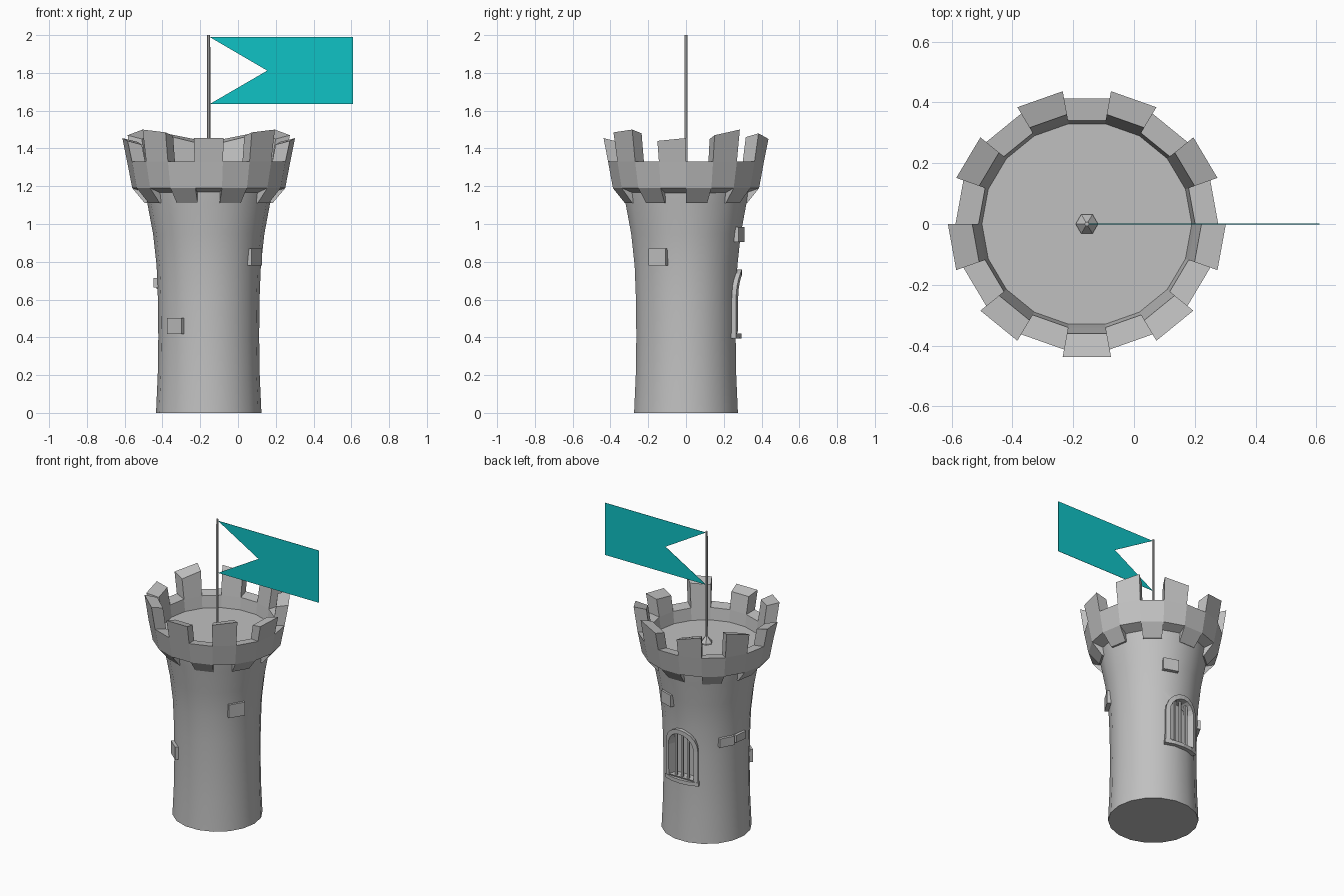
import bpy, bmesh
from math import sin, cos, asin, pi, radians, degrees
from mathutils import Matrix, Vector

if "Cube" in bpy.data.objects:
    bpy.data.objects.remove(bpy.data.objects["Cube"])

CX = -0.155          # tower axis
SIDES = 18
STEP = 2 * pi / SIDES
CROWN_Y = 0.97       # crown is slightly narrower front to back


def material(name, rgb):
    m = bpy.data.materials.new(name)
    m.use_nodes = True
    m.diffuse_color = (*rgb, 1)
    m.node_tree.nodes["Principled BSDF"].inputs["Base Color"].default_value = (*rgb, 1)
    return m


STONE = material("grey stone", (0.53, 0.53, 0.53))
CLOTH = material("teal cloth", (0.005, 0.54, 0.56))


def finish(bm, name, mat=STONE, smooth=False, fix=True):
    if fix:
        bmesh.ops.recalc_face_normals(bm, faces=bm.faces)
    me = bpy.data.meshes.new(name)
    bm.to_mesh(me)
    bm.free()
    me.materials.append(mat)
    ob = bpy.data.objects.new(name, me)
    bpy.context.collection.objects.link(ob)
    if smooth:
        smooth_edges(ob)
    return ob


def smooth_edges(ob):
    bpy.ops.object.select_all(action='DESELECT')
    ob.select_set(True)
    bpy.context.view_layer.objects.active = ob
    bpy.ops.object.shade_smooth_by_angle(angle=radians(32))


def polar(r, a, z, sy=1.0):
    return Vector((CX + r * cos(a), r * sin(a) * sy, z))


def lathe(profile, sides, sy=1.0, cap_start=False, cap_end=False):
    """Revolve (radius, height) points around the tower axis."""
    bm = bmesh.new()
    rings = [[bm.verts.new(polar(r, 2 * pi * k / sides, z, sy)) for k in range(sides)]
             for r, z in profile]
    for lo, hi in zip(rings, rings[1:]):
        for k in range(sides):
            n = (k + 1) % sides
            bm.faces.new((lo[k], lo[n], hi[n], hi[k]))
    if cap_start:
        bm.faces.new(rings[0][::-1])
    if cap_end:
        bm.faces.new(rings[-1])
    return bm, rings


# Tower body: gently waisted shaft
WALL = [(0.279, 0), (0.27, 0.2), (0.267, 0.4), (0.269, 0.6), (0.276, 0.78),
        (0.295, 0.95), (0.325, 1.11), (0.335, 1.18)]


def wall_r(z):
    for (r0, z0), (r1, z1) in zip(WALL, WALL[1:]):
        if z <= z1:
            return r0 + (r1 - r0) * (z - z0) / (z1 - z0)
    return WALL[-1][0]


bm, _ = lathe(WALL, SIDES, cap_start=True, cap_end=True)
body = finish(bm, "tower_body")

# Crown: flared parapet with floor, merlons pulled up from every other sector
CROWN = [(0.32, 1.16), (0.405, 1.19), (0.432, 1.33), (0.356, 1.32), (0.345, 1.24)]
TOPS = [1.455, 1.485, 1.5, 1.44, 1.455, 1.47, 1.5, 1.48, 1.45]


def top_height(a):
    return TOPS[round((degrees(asin(sin(a))) + 80) / 20)]


bm, rings = lathe(CROWN, SIDES, CROWN_Y, cap_end=True)
for k in range(1, SIDES, 2):
    n = (k + 1) % SIDES
    base = [rings[2][k], rings[2][n], rings[3][n], rings[3][k]]
    old = next(f for f in base[0].link_faces if set(f.verts) == set(base))
    bm.faces.remove(old)
    tops = []
    for r, j, drop in ((0.457, k, 0), (0.457, n, 0), (0.377, n, 0.02), (0.377, k, 0.02)):
        a = j * STEP
        tops.append(bm.verts.new(polar(r, a, top_height(a) - drop, CROWN_Y)))
    bm.faces.new(tops)
    for i in range(4):
        m = (i + 1) % 4
        bm.faces.new((base[i], base[m], tops[m], tops[i]))
finish(bm, "battlement_crown")

# Corbels: wedges under the gaps between merlons
bm = bmesh.new()
for k in range(0, SIDES, 2):
    ends = []
    for a in (k * STEP, (k + 1) * STEP):
        ends.append([bm.verts.new(polar(r, a, z, CROWN_Y))
                     for r, z in ((0.405, 1.19), (0.338, 1.11), (0.31, 1.11), (0.31, 1.19))])
    bm.faces.new(ends[0])
    bm.faces.new(ends[1][::-1])
    for i in range(4):
        m = (i + 1) % 4
        bm.faces.new((ends[0][i], ends[1][i], ends[1][m], ends[0][m]))
finish(bm, "corbels")


# Raised bricks: angle, height, width, tall
def brick(name, deg, z, w, h, stick=0.016):
    a = radians(deg)
    bm = bmesh.new()
    place = (Matrix.Translation(polar(wall_r(z) - 0.02 + stick / 2, a, z))
             @ Matrix.Rotation(a, 4, 'Z') @ Matrix.Diagonal((0.04 + stick, w, h, 1)))
    bmesh.ops.create_cube(bm, size=1, matrix=place)
    finish(bm, name)


for i, spec in enumerate([(-130, 0.46, 0.10, 0.085), (-31, 0.825, 0.105, 0.09),
                          (151, 0.685, 0.10, 0.06), (173, 0.69, 0.09, 0.05),
                          (71, 0.945, 0.10, 0.08)]):
    brick(f"brick_{i + 1}", *spec)


# Arched window at the back, wrapped round the wall
def arch(w, z0, spring, top, n=10):
    pts = [(-w, z0), (w, z0)]
    return pts + [(w * cos(pi * i / n), spring + (top - spring) * sin(pi * i / n))
                  for i in range(n + 1)]


def wrap(u, z, out):
    return polar(wall_r(z) + out, pi / 2 - u / 0.27, z)


outer = arch(0.115, 0.40, 0.63, 0.76)
inner = arch(0.088, 0.43, 0.63, 0.73)
bm = bmesh.new()
loops = [[bm.verts.new(wrap(u, z, out)) for u, z in shape]
         for shape, out in ((outer, -0.02), (outer, 0.022), (inner, 0.022), (inner, -0.045))]
for a, b in zip(loops, loops[1:]):
    for i in range(len(a)):
        m = (i + 1) % len(a)
        bm.faces.new((a[i], a[m], b[m], b[i]))
finish(bm, "window_frame")

# Recess behind the window
bm = bmesh.new()
near, far = [[bm.verts.new((CX + u, y, z)) for u, z in inner] for y in (0.215, 0.4)]
bm.faces.new(near)
bm.faces.new(far[::-1])
for i in range(len(near)):
    m = (i + 1) % len(near)
    bm.faces.new((near[i], far[i], far[m], near[m]))
cutter = finish(bm, "window_cutter")
cutter.hide_render = True
cut = body.modifiers.new("window_recess", 'BOOLEAN')
cut.operation = 'DIFFERENCE'
cut.solver = 'EXACT'
cut.object = cutter
bpy.context.view_layer.objects.active = body
bpy.ops.object.modifier_apply(modifier=cut.name)
bpy.data.objects.remove(cutter)
smooth_edges(body)

# Window bars and sill
for i, u in enumerate((-0.045, 0, 0.045)):
    bm = bmesh.new()
    place = Matrix.Translation((CX + u, 0.258, 0.575)) @ Matrix.Diagonal((0.014, 0.014, 0.31, 1))
    bmesh.ops.create_cube(bm, size=1, matrix=place)
    finish(bm, f"window_bar_{i + 1}")
bm = bmesh.new()
ends = [[bm.verts.new(wrap(u, z, out)) for out, z in
         ((-0.02, 0.395), (0.026, 0.395), (0.026, 0.42), (-0.02, 0.42))]
        for u in (-0.12, -0.06, 0, 0.06, 0.12)]
bm.faces.new(ends[0])
bm.faces.new(ends[-1])
for a, b in zip(ends, ends[1:]):
    for i in range(4):
        bm.faces.new((a[i], a[(i + 1) % 4], b[(i + 1) % 4], b[i]))
finish(bm, "window_sill")

# Flag pole with flared foot
bm, _ = lathe([(0.037, 1.235), (0.037, 1.25), (0.009, 1.285), (0.008, 2.0)], 6,
              cap_start=True, cap_end=True)
finish(bm, "flag_pole")

# Flag, notched at the pole side
bm = bmesh.new()
outline = [(CX + 0.005, 1.635), (0.61, 1.635), (0.61, 1.99), (CX + 0.005, 1.99), (0.155, 1.812)]
bm.faces.new([bm.verts.new((x, -0.001, z)) for x, z in outline])
back = bmesh.ops.extrude_face_region(bm, geom=bm.faces[:])
bmesh.ops.translate(bm, vec=(0, 0.002, 0),
                    verts=[v for v in back["geom"] if isinstance(v, bmesh.types.BMVert)])
finish(bm, "flag", CLOTH)
